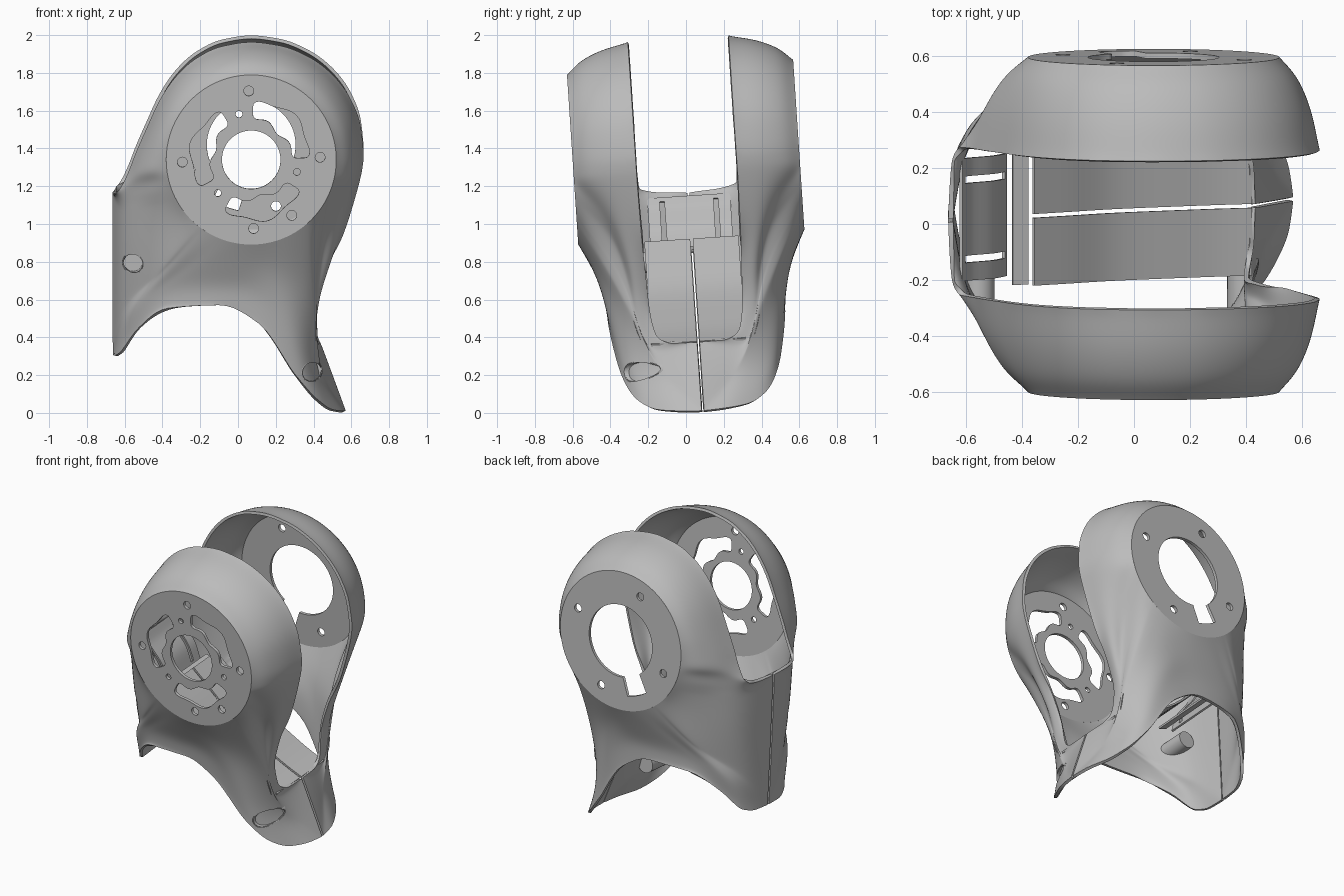
import bpy, bmesh
from math import sin, cos, pi, radians, copysign
from mathutils import Vector, Matrix

cube = bpy.data.objects.get("Cube")
if cube:
    bpy.data.objects.remove(cube, do_unlink=True)

grey = bpy.data.materials.new("light_grey")
grey.use_nodes = True
grey.diffuse_color = (0.5, 0.5, 0.5, 1)
grey.node_tree.nodes["Principled BSDF"].inputs["Base Color"].default_value = (0.5, 0.5, 0.5, 1)

CX, CZ, DISC_R, DISC_Y, SEAM = 0.07, 1.383, 0.45, 0.6, 0.007
TILT = Matrix.Translation((0, 0.09, 0)) @ Matrix.Rotation(radians(3.8), 4, 'X')
parts = []


def activate(obj):
    bpy.ops.object.select_all(action='DESELECT')
    obj.select_set(True)
    bpy.context.view_layer.objects.active = obj


def add_object(name, data):
    obj = bpy.data.objects.new(name, data)
    bpy.context.collection.objects.link(obj)
    data.materials.append(grey)
    parts.append(obj)
    return obj


def from_bmesh(name, bm):
    mesh = bpy.data.meshes.new(name)
    bm.to_mesh(mesh)
    bm.free()
    return add_object(name, mesh)


def thicken(obj, thickness, offset=-1):
    mod = obj.modifiers.new("thickness", 'SOLIDIFY')
    mod.thickness, mod.offset = thickness, offset
    activate(obj)
    bpy.ops.object.modifier_apply(modifier=mod.name)


def smooth(obj):
    activate(obj)
    bpy.ops.object.shade_smooth_by_angle(angle=radians(35))


# Smooth curve through points that never overshoots them
def slope_at(d0, d1):
    return 2*d0*d1/(d0 + d1) if d0*d1 > 0 else 0


def blend(a, b, c, d, t):
    out = []
    for p, q, r, s in zip(a, b, c, d):
        m0, m1 = slope_at(q - p, r - q), slope_at(r - q, s - r)
        out.append(q + t*m0 + t*t*(3*(r - q) - 2*m0 - m1) + t**3*(2*(q - r) + m0 + m1))
    return Vector(out)


def open_curve(pts, steps):
    ext = [2*pts[0] - pts[1]] + pts + [2*pts[-1] - pts[-2]]
    out = [blend(*ext[k:k + 4], s/steps) for k in range(len(pts) - 1) for s in range(steps)]
    return out + [pts[-1]]


def on_disc(r, deg, y=DISC_Y):
    return Vector((CX + r*cos(radians(deg)), y, CZ + r*sin(radians(deg))))


# Directions around the disc: each is (angle, near point, far point, shell edge)
def dome(deg, r):
    w = r - DISC_R
    return (deg, on_disc(DISC_R + 0.45*w, deg, 0.525), on_disc(DISC_R + 0.8*w, deg, 0.405),
            on_disc(r, deg, 0.267))


def skirt(deg, near_y, fx, fz, fy, ex, ez, ey):
    far = Vector((fx, fy, fz))
    near = on_disc(DISC_R, deg).lerp(far, 0.5)
    near.y = near_y
    return (deg, near, far, Vector((ex, max(ey, SEAM), ez)))


dome_rim = [(0, .595), (15, .6), (30, .606), (45, .608), (60, .606), (75, .603), (90, .602),
            (105, .6), (120, .592), (135, .577), (150, .566), (165, .572), (172, .588),
            (180, .617), (187, .652)]
skirt_left = [
    (193, .5, -.56, 1.24, .36, -.62, 1.215, .265),
    (200, .485, -.59, 1.17, .31, -.65, 1.175, .22),
    (206, .475, -.605, 1.12, .28, -.66, 1.167, .12),
    (211, .47, -.615, 1.07, .26, -.665, 1.167, 0),
    (222, .47, -.62, .85, .25, -.665, .8, 0),
    (231, .47, -.62, .54, .2, -.662, .31, 0),
    (234, .47, -.61, .54, .26, -.655, .312, .12),
    (238, .48, -.58, .55, .32, -.625, .335, .22),
    (246, .5, -.47, .62, .4, -.525, .475, .34),
    (256, .53, -.3, .69, .465, -.37, .585, .44),
    (268, .54, -.05, .69, .487, -.1, .603, .475)]
skirt_right = [
    (280, .53, .13, .64, .485, .11, .505, .47),
    (292, .49, .27, .45, .45, .3, .235, .42),
    (300, .45, .35, .33, .39, .42, .095, .345),
    (306, .42, .4, .28, .31, .5, .034, .24),
    (310, .4, .425, .26, .25, .555, .018, .11),
    (313, .385, .435, .25, .22, .57, .012, 0),
    (319, .37, .42, .31, .24, .435, .375, 0),
    (322, .37, .41, .36, .27, .43, .377, .13),
    (326, .37, .41, .45, .295, .415, .42, .215),
    (331, .385, .43, .62, .31, .41, .56, .245),
    (336, .42, .49, .82, .33, .465, .77, .255),
    (342, .47, .555, 1.03, .36, .56, .97, .263)]
keys = [dome(*k) for k in dome_rim] + [skirt(*k) for k in skirt_left + skirt_right]
keys += [dome(347, .59), dome(353, .592)]


def shell(name, side):
    bm = bmesh.new()
    rows, n, sub = [], len(keys), 6
    for i in range(n):
        four = [keys[(i + k) % n] for k in (-1, 0, 1, 2)]
        a0, a1 = four[1][0], four[2][0]
        a1 += 360 if a1 < a0 else 0
        for s in range(sub):
            t = s / sub
            path = [on_disc(DISC_R, a0 + (a1 - a0)*t)]
            path += [blend(*[k[c] for k in four], t) for c in (1, 2, 3)]
            rows.append([bm.verts.new((p.x, side*p.y, p.z)) for p in open_curve(path, 8)])
    for i, row in enumerate(rows):
        nxt = rows[(i + 1) % len(rows)]
        for j in range(len(row) - 1):
            quad = [row[j], row[j + 1], nxt[j + 1], nxt[j]]
            bm.faces.new(quad if side < 0 else quad[::-1])
    # Relax the surface between the disc and the edge
    inner = [v for row in rows for v in row[1:-1]]
    for _ in range(16):
        bmesh.ops.smooth_vert(bm, verts=inner, factor=0.5,
                              use_axis_x=True, use_axis_y=True, use_axis_z=True)
    obj = from_bmesh(name, bm)
    thicken(obj, 0.018)
    return obj


front_shell = shell("front_shell", -1)
back_shell = shell("back_shell", 1)


# Screw pockets in the front shell
def cylinder_y(x, z, r, y0, y1):
    bm = bmesh.new()
    bmesh.ops.create_cone(bm, cap_ends=True, segments=32, radius1=r, radius2=r, depth=y1 - y0,
                          matrix=Matrix.Translation((x, (y0 + y1)/2, z)) @ Matrix.Rotation(pi/2, 4, 'X'))
    return bm


bpy.context.view_layer.update()
pockets = [("left_pocket", -.555, .815), ("right_pocket", .39, .24)]
cups = []
for name, x, z in pockets:
    bm = cylinder_y(x, z, 0.053, -0.42, -0.2)
    outer = [v for v in bm.verts if v.co.y < -0.3]
    for v in outer:
        hit, spot, _, _ = front_shell.ray_cast((v.co.x, -2, v.co.z), (0, 1, 0))
        v.co.y = min(spot.y + 0.004, -0.21) if hit else -0.21
    cap = [f for f in bm.faces if len(f.verts) > 4 and all(v in outer for v in f.verts)]
    bmesh.ops.delete(bm, geom=cap, context='FACES_ONLY')
    cups.append(from_bmesh(name, bm))
for name, x, z in pockets:
    cutter = from_bmesh("cutter", cylinder_y(x, z, 0.053, -0.8, -0.2))
    parts.remove(cutter)
    cutter.hide_render = True
    mod = front_shell.modifiers.new("hole", 'BOOLEAN')
    mod.operation, mod.solver, mod.object = 'DIFFERENCE', 'EXACT', cutter
    activate(front_shell)
    bpy.ops.object.modifier_apply(modifier=mod.name)
    bpy.data.objects.remove(cutter, do_unlink=True)
for cup in cups:
    thicken(cup, 0.008, 0)
    smooth(cup)
smooth(front_shell)
smooth(back_shell)


# Mounting discs with cut-outs
def polar(r, deg):
    return (r*cos(radians(deg)), r*sin(radians(deg)))


def circle(r, centre=(0, 0), n=32):
    return [(centre[0] + r*cos(2*pi*k/n), centre[1] + r*sin(2*pi*k/n)) for k in range(n)]


def wavy_slot(deg):
    loop = []
    for k in range(96):
        u = 2*pi*(k + 0.5)/96
        width = copysign(abs(sin(u))**0.45, sin(u)) * (0.058 + 0.013*cos(6*cos(u)))
        loop.append(polar(0.264 + width, deg + 43*cos(u)))
    return loop


def plate(name, side, loops):
    curve = bpy.data.curves.new(name, 'CURVE')
    curve.dimensions, curve.fill_mode, curve.extrude = '2D', 'BOTH', 0.01
    for loop in loops:
        sp = curve.splines.new('POLY')
        sp.points.add(len(loop) - 1)
        for p, (x, y) in zip(sp.points, loop):
            p.co = (x, y, 0, 1)
        sp.use_cyclic_u = True
    obj = add_object(name, curve)
    activate(obj)
    bpy.ops.object.convert(target='MESH')
    obj = bpy.context.view_layer.objects.active
    obj.data.transform(Matrix.Translation((CX, side*(DISC_Y - 0.01), CZ)) @ Matrix.Rotation(pi/2, 4, 'X'))


rim = circle(DISC_R, n=180)
plate("front_disc", -1, [rim, circle(0.155, n=64)]
      + [wavy_slot(a) for a in (45, 165, 285)]
      + [circle(0.018, polar(0.25, a)) for a in (105, 225, 345)]
      + [circle(0.026, polar(0.365, a)) for a in (2, 92, 182, 272, 306)])
NECK = 247
keyhole = [polar(0.235, NECK + a) for a in range(16, 345, 4)] + [polar(0.355, NECK + a) for a in (-12, -4, 4, 12)]
plate("back_disc", 1, [rim, keyhole] + [circle(0.026, polar(0.35, a)) for a in (22, 112, 202, 292)])


# Inner sheets swept across the body; slotted ones skip every second strip midway
def sheet(name, profile, lines, slotted=False):
    bm = bmesh.new()
    pts = open_curve([Vector(p) for p in profile], 5)
    grid = [[bm.verts.new((x, y, z)) for y in lines] for x, z in pts]
    for i in range(len(grid) - 1):
        for j in range(len(lines) - 1):
            if not slotted or j % 2 == 0 or i in (0, 1, len(grid) - 2):
                bm.faces.new([grid[i][j], grid[i + 1][j], grid[i + 1][j + 1], grid[i][j + 1]])
    obj = from_bmesh(name, bm)
    thicken(obj, 0.012, 0)
    smooth(obj)


slope = [(-.36, .92), (-.24, .81), (-.08, .66), (.14, .52), (.3, .43), (.42, .375)]
for name, side in (("front_floor", -1), ("back_floor", 1)):
    sheet(name, slope, [side*SEAM, side*0.25])
sheet("floor_rail", [(-.435, .88), (-.38, .86)], [-.25, .25])
sheet("side_panel", [(-.62, 1.15), (-.59, 1.09), (-.5, .97), (-.46, .85)],
      [-.22, -.155, -.13, .13, .155, .22], True)

# Lean the whole assembly
for obj in parts:
    obj.matrix_world = TILT
